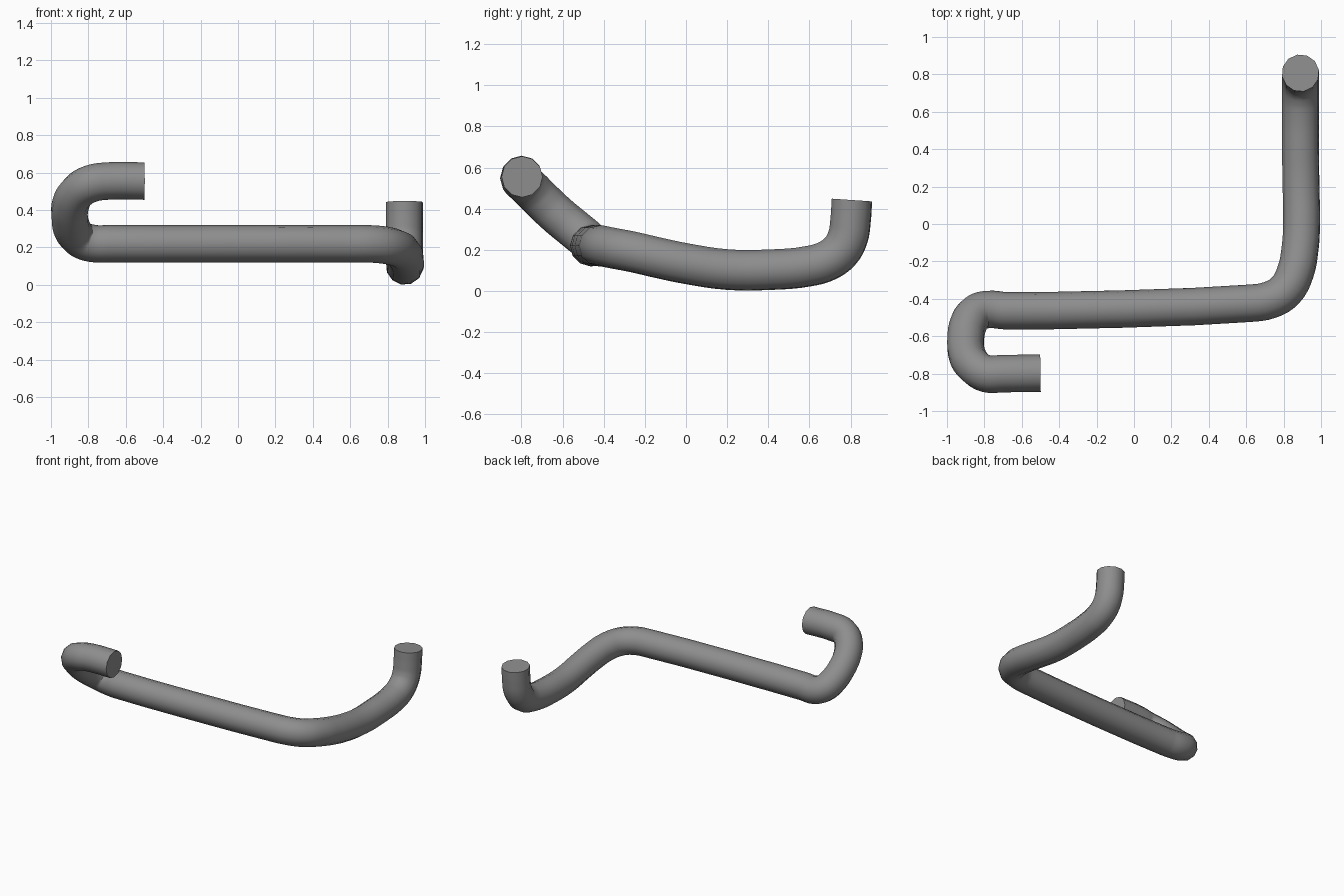
import bpy, math

if "Cube" in bpy.data.objects:
    bpy.data.objects.remove(bpy.data.objects["Cube"])

# Centre line of the bent pipe, from the hooked end to the upright end
PATH = [
    (-0.50, -0.797, 0.555), (-0.70, -0.80, 0.555),                            # hook end
    (-0.79, -0.80, 0.54), (-0.86, -0.755, 0.495), (-0.895, -0.69, 0.43),      # upper hook bend
    (-0.90, -0.62, 0.365), (-0.885, -0.535, 0.295), (-0.845, -0.475, 0.245),  # lower hook bend
    (-0.78, -0.457, 0.222), (-0.68, -0.464, 0.22),
    (0.60, -0.425, 0.22),                                                     # long straight run
    (0.73, -0.405, 0.218), (0.81, -0.355, 0.208), (0.862, -0.26, 0.19),       # right corner
    (0.888, -0.13, 0.16), (0.896, 0.0, 0.133),
    (0.893, 0.20, 0.104), (0.89, 0.40, 0.103), (0.89, 0.60, 0.121),           # shallow dip
    (0.89, 0.685, 0.146), (0.89, 0.75, 0.193), (0.89, 0.787, 0.26),           # upward bend
    (0.89, 0.80, 0.34), (0.89, 0.807, 0.442),                                 # upright end
]
RADIUS = 0.1

curve = bpy.data.curves.new("pipe", "CURVE")
curve.dimensions = "3D"
curve.bevel_depth = RADIUS
curve.bevel_resolution = 4          # twelve sides
curve.use_fill_caps = True
curve.resolution_u = 4
curve.twist_mode = "MINIMUM"
spline = curve.splines.new("BEZIER")
spline.bezier_points.add(len(PATH) - 1)
for point, co in zip(spline.bezier_points, PATH):
    point.co = co
    point.handle_left_type = point.handle_right_type = "AUTO"

pipe = bpy.data.objects.new("bent_pipe", curve)
bpy.context.collection.objects.link(pipe)

# Turn the swept curve into a smooth mesh with flat end caps
bpy.context.view_layer.objects.active = pipe
pipe.select_set(True)
bpy.ops.object.convert(target="MESH")
pipe = bpy.context.object
pipe.name = "bent_pipe"
bpy.ops.object.shade_smooth_by_angle(angle=math.radians(40))

# Plain grey metal
grey = bpy.data.materials.new("grey_metal")
grey.diffuse_color = (0.27, 0.27, 0.27, 1)
grey.use_nodes = True
grey.node_tree.nodes["Principled BSDF"].inputs["Base Color"].default_value = grey.diffuse_color
pipe.data.materials.clear()
pipe.data.materials.append(grey)
